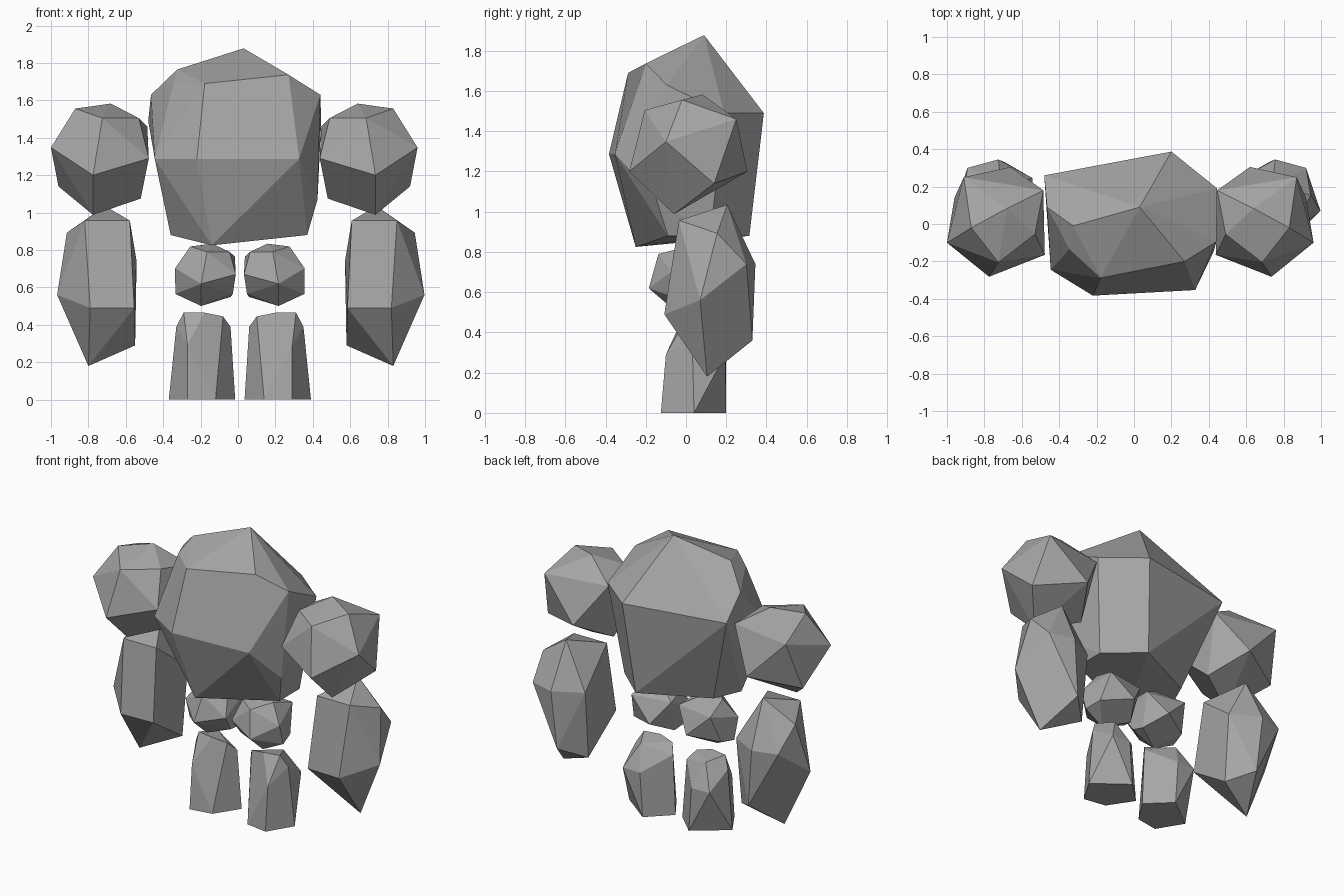
import bpy, bmesh, math

if "Cube" in bpy.data.objects:
    bpy.data.objects.remove(bpy.data.objects["Cube"])

stone = bpy.data.materials.new("grey_stone")
stone.diffuse_color = (0.38, 0.38, 0.38, 1.0)
stone.use_nodes = True
stone.node_tree.nodes["Principled BSDF"].inputs["Base Color"].default_value = stone.diffuse_color


def section(z, *xy):
    """Corners of a cross-section at one height."""
    return [(x, y, z) for x, y in xy]


def boulder(name, corners):
    """Faceted stone stretched over a few stacked cross-sections."""
    bm = bmesh.new()
    for co in corners:
        bm.verts.new(co)
    hull = bmesh.ops.convex_hull(bm, input=bm.verts[:])
    loose = {g for g in hull["geom_interior"] + hull["geom_unused"]
             if isinstance(g, bmesh.types.BMVert)}
    bmesh.ops.delete(bm, geom=list(loose), context='VERTS')
    # merge nearly flat triangles into broad chiselled facets
    bmesh.ops.dissolve_limit(bm, angle_limit=math.radians(9),
                             verts=bm.verts[:], edges=bm.edges[:])
    bmesh.ops.recalc_face_normals(bm, faces=bm.faces[:])
    mesh = bpy.data.meshes.new(name)
    bm.to_mesh(mesh)
    bm.free()
    mesh.materials.append(stone)
    bpy.context.collection.objects.link(bpy.data.objects.new(name, mesh))


def pair(part, corners, mirror_sum):
    """A limb stone on the right and its flipped twin on the left."""
    boulder("right_" + part, corners)
    boulder("left_" + part, [(mirror_sum - x, y, z) for x, y, z in corners])


# large torso and head boulder: peak, crown, brow, back, belly, underside
torso = section(1.878, (.03, .09))
torso += section(1.765, (-.325, -.01))
torso += section(1.737, (.27, -.2))
torso += section(1.69, (-.345, -.135), (-.178, -.288))
torso += section(1.63, (.44, -.095), (-.465, .09))
torso += section(1.49, (.445, .19), (.2, .387), (-.48, .26))
torso += section(1.287, (-.445, -.245), (-.22, -.383), (.327, -.353))
torso += section(1.07, (.425, -.15))
torso += section(.88, (.37, -.09), (.37, .12), (.15, .315), (-.28, .11), (-.36, -.07))
torso += section(.825, (-.14, -.25))
boulder("torso", torso)

# shoulder stones
shoulder = section(1.583, (.64, .083))
shoulder += section(1.556, (.83, -.02))
shoulder += section(1.505, (.49, -.055), (.685, -.205))
shoulder += section(1.46, (.87, .25), (.445, .18))
shoulder += section(1.348, (.96, -.1))
shoulder += section(1.29, (.437, -.165))
shoulder += section(1.2, (.735, -.282), (.62, .305))
shoulder += section(1.14, (.92, .14))
shoulder += section(1.075, (.48, .075))
shoulder += section(.988, (.735, -.06))
pair("shoulder", shoulder, -.04)

# thigh stones: the shoulder stone at a smaller size, with squarer lower corners
thigh = [(.195 + (x - .7) * .62, y * .62 - .01, .667 + (z - 1.285) * .56)
         for x, y, z in shoulder]
thigh += section(.565, (.355, -.03), (.048, -.04))
pair("thigh", thigh, .02)

# long forearm stones, pointed at the lower end
forearm = section(1.035, (.74, .205))
forearm += section(.957, (.85, -.035), (.608, -.035))
forearm += section(.893, (.945, .155))
forearm += section(.74, (.572, .245), (.755, .345), (.92, .3))
forearm += section(.56, (.997, .07))
forearm += section(.49, (.82, -.108), (.585, -.1))
forearm += section(.36, (.72, .33))
forearm += section(.29, (.58, .2))
forearm += section(.18, (.83, .105))
pair("forearm", forearm, .03)

# shin stones with a flat foot
shin = section(.465, (.2, -.02), (.31, 0))
shin += section(.445, (.1, 0), (.25, .12))
shin += section(.39, (.06, .05), (.35, .03))
shin += section(.29, (.2, .2), (.33, .195), (.29, -.1))
shin += section(0, (.39, .04), (.18, .2), (.035, .06), (.14, -.1), (.29, -.125))
pair("shin", shin, .02)
